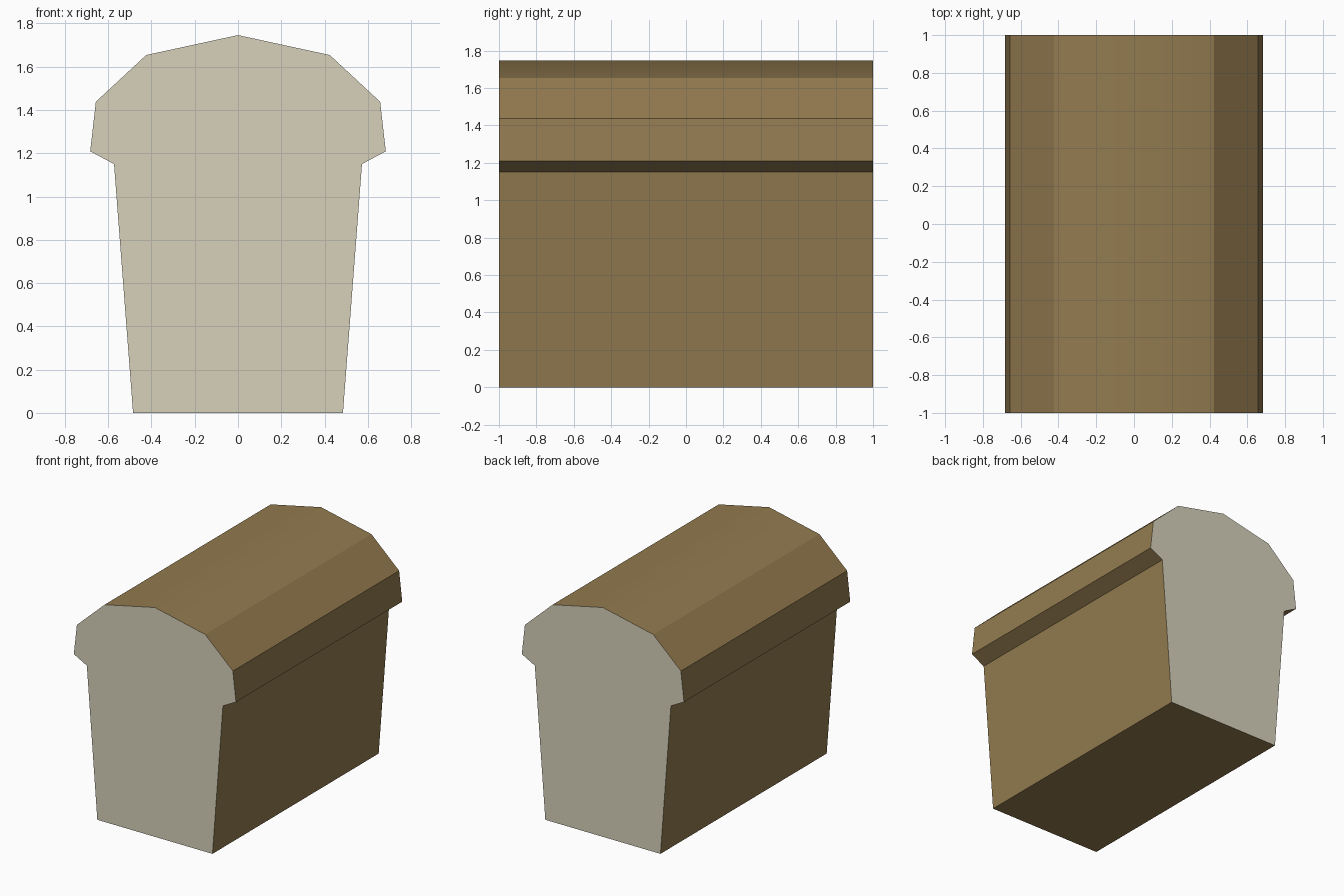
import bpy, bmesh, math

if "Cube" in bpy.data.objects:
    bpy.data.objects.remove(bpy.data.objects["Cube"])


def make_material(name, rgb):
    mat = bpy.data.materials.new(name)
    mat.diffuse_color = (*rgb, 1.0)
    mat.use_nodes = True
    mat.node_tree.nodes["Principled BSDF"].inputs["Base Color"].default_value = mat.diffuse_color
    return mat


# Right half of the loaf outline, bottom to crown, then mirrored
half = [(0.485, 0.0), (0.573, 1.15), (0.683, 1.209),
        (0.657, 1.438), (0.424, 1.654)]
outline = half + [(0.0, 1.746)] + [(-x, z) for x, z in reversed(half)]

# Bread loaf: outline extruded along y
bm = bmesh.new()
front = bm.faces.new([bm.verts.new((x, -1.0, z)) for x, z in outline])
result = bmesh.ops.extrude_face_region(bm, geom=[front], use_keep_orig=True)
bmesh.ops.translate(bm, vec=(0, 2, 0),
                    verts=[g for g in result["geom"]
                           if isinstance(g, bmesh.types.BMVert)])
bmesh.ops.recalc_face_normals(bm, faces=bm.faces)

# Crust outside, crumb on the two cut ends
for face in bm.faces:
    face.material_index = 1 if abs(face.normal.y) > 0.9 else 0

mesh = bpy.data.meshes.new("bread_loaf")
bm.to_mesh(mesh)
bm.free()
mesh.materials.append(make_material("brown crust", (0.29, 0.197, 0.079)))
mesh.materials.append(make_material("pale crumb", (0.68, 0.64, 0.50)))
loaf = bpy.data.objects.new("bread_loaf", mesh)
bpy.context.collection.objects.link(loaf)

# Soft crown ridge, all other edges stay sharp
bpy.context.view_layer.objects.active = loaf
loaf.select_set(True)
bpy.ops.object.shade_smooth_by_angle(angle=math.radians(28))
